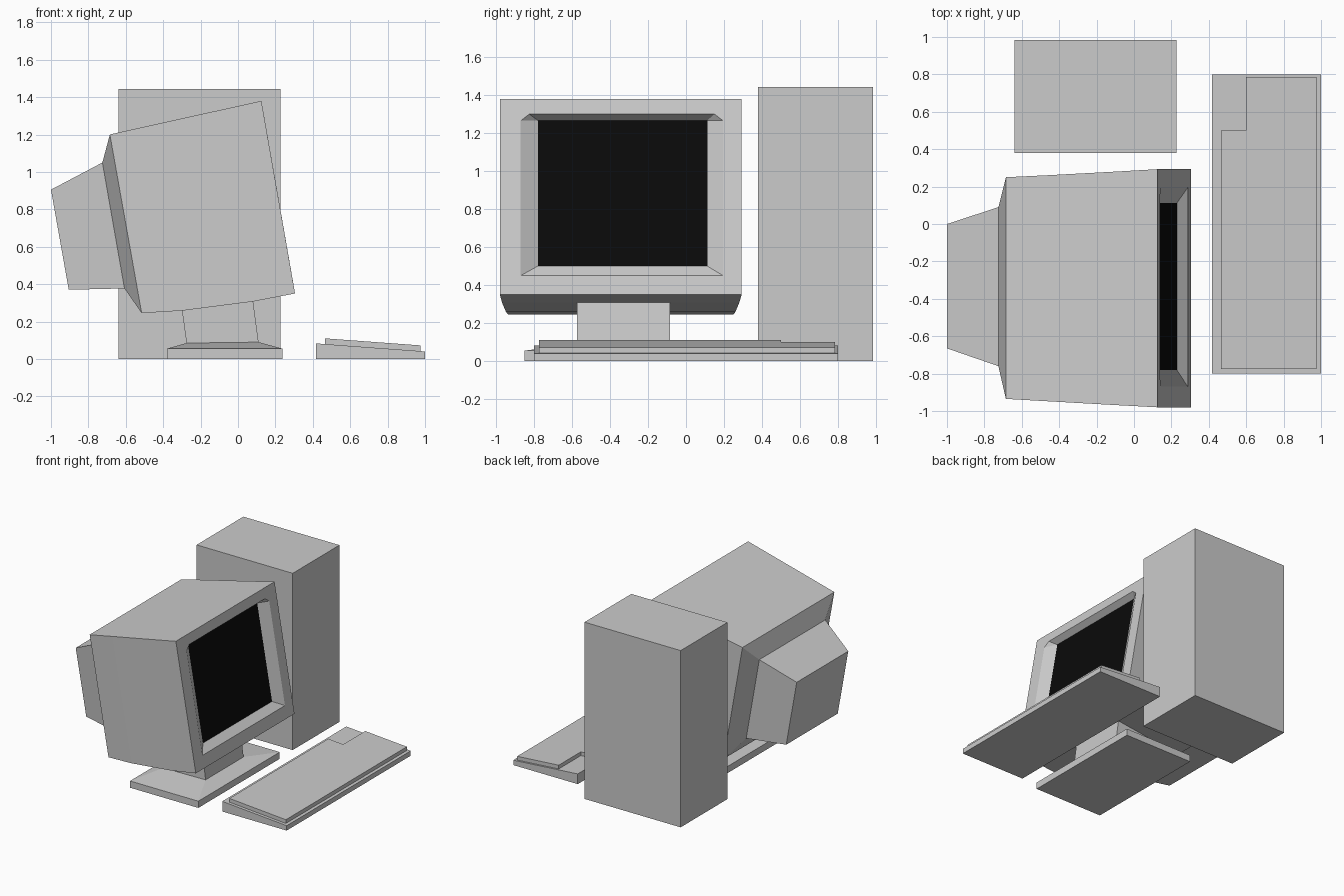
import bpy, bmesh

if "Cube" in bpy.data.objects:
    bpy.data.objects.remove(bpy.data.objects["Cube"])


def material(name, v):
    m = bpy.data.materials.new(name)
    m.diffuse_color = (v, v, v, 1)
    m.use_nodes = True
    m.node_tree.nodes["Principled BSDF"].inputs["Base Color"].default_value = m.diffuse_color
    return m


GREY = material("light grey plastic", 0.6)
BLACK = material("black glass", 0.003)


def finish(name, bm, mats):
    bmesh.ops.remove_doubles(bm, verts=bm.verts, dist=0.0005)
    bmesh.ops.recalc_face_normals(bm, faces=bm.faces)
    me = bpy.data.meshes.new(name)
    bm.to_mesh(me)
    bm.free()
    for m in mats:
        me.materials.append(m)
    ob = bpy.data.objects.new(name, me)
    bpy.context.collection.objects.link(ob)
    return ob


def loft(name, rings, mats=(GREY,)):
    """Skin equal-length rings and cap both ends; the last cap takes the last material."""
    bm = bmesh.new()
    vs = [[bm.verts.new(p) for p in r] for r in rings]
    n = len(rings[0])
    for a, b in zip(vs, vs[1:]):
        for i in range(n):
            j = (i + 1) % n
            bm.faces.new((a[i], a[j], b[j], b[i]))
    bm.faces.new(vs[0])
    bm.faces.new(vs[-1]).material_index = len(mats) - 1
    return finish(name, bm, mats)


def flat_ring(x0, x1, y0, y1, za, zb=None):
    """Level rectangle, or sloping along x from za to zb."""
    zb = za if zb is None else zb
    return [(x0, y0, za), (x1, y0, zb), (x1, y1, zb), (x0, y1, za)]


# Tower case
loft("tower_case", [flat_ring(-0.64, 0.228, 0.38, 0.983, z) for z in (0, 1.443)])

# Monitor housing: upright sections from the rear to the tilted front
def section(top, bottom, y0, y1):
    (tx, tz), (bx, bz) = top, bottom
    return [(bx, y0, bz), (bx, y1, bz), (tx, y1, tz), (tx, y1, tz),
            (tx, y0, tz), (tx, y0, tz)]


def bezel_ring(y0, y1, z0, z1, cut_y, cut_z, depth):
    """Opening on the tilted front plane, with clipped upper corners."""
    pts = [(y0, z0), (y1, z0), (y1, z1 - cut_z), (y1 - cut_y, z1),
           (y0 + cut_y, z1), (y0, z1 - cut_z)]
    return [(0.125 + (1.38 - z) * 0.175 - depth, y, z) for y, z in pts]


loft("monitor_housing", [
    section((-1.0, 0.905), (-0.905, 0.37), -0.665, 0.0),
    section((-0.725, 1.05), (-0.607, 0.377), -0.76, 0.09),
    section((-0.685, 1.20), (-0.515, 0.245), -0.935, 0.25),
    section((-0.475, 1.247), (-0.30, 0.258), -0.947, 0.26),
    section((-0.10, 1.33), (0.08, 0.307), -0.968, 0.28),
    section((0.125, 1.38), (0.305, 0.35), -0.98, 0.293),
    bezel_ring(-0.87, 0.195, 0.45, 1.30, 0.045, 0.035, 0),
    bezel_ring(-0.78, 0.112, 0.50, 1.267, 0, 0, 0.05),
], (GREY, BLACK))

# Monitor stand: plate sloping up to the neck
NECK = (-0.575, -0.085)
loft("stand_base", [
    flat_ring(-0.38, 0.237, -0.85, 0.20, 0),
    flat_ring(-0.38, 0.237, -0.85, 0.20, 0.055),
    flat_ring(-0.275, 0.11, *NECK, 0.085, 0.09),
])
loft("stand_neck", [
    flat_ring(-0.275, 0.11, *NECK, 0.084, 0.089),
    flat_ring(-0.30, 0.08, *NECK, 0.262, 0.312),
])

# Keyboard: wedge base with a raised key block, notched at one rear corner
loft("keyboard_base", [
    flat_ring(0.418, 1.0, -0.80, 0.80, 0),
    flat_ring(0.418, 1.0, -0.80, 0.80, 0.083, 0.04),
])
outline = [(0.465, -0.775), (0.975, -0.775), (0.975, 0.785),
           (0.60, 0.785), (0.60, 0.50), (0.465, 0.50)]
loft("keyboard_keys", [[(x, y, h - 0.0735 * (x - 0.465)) for x, y in outline]
                       for h in (0.077, 0.110)])
